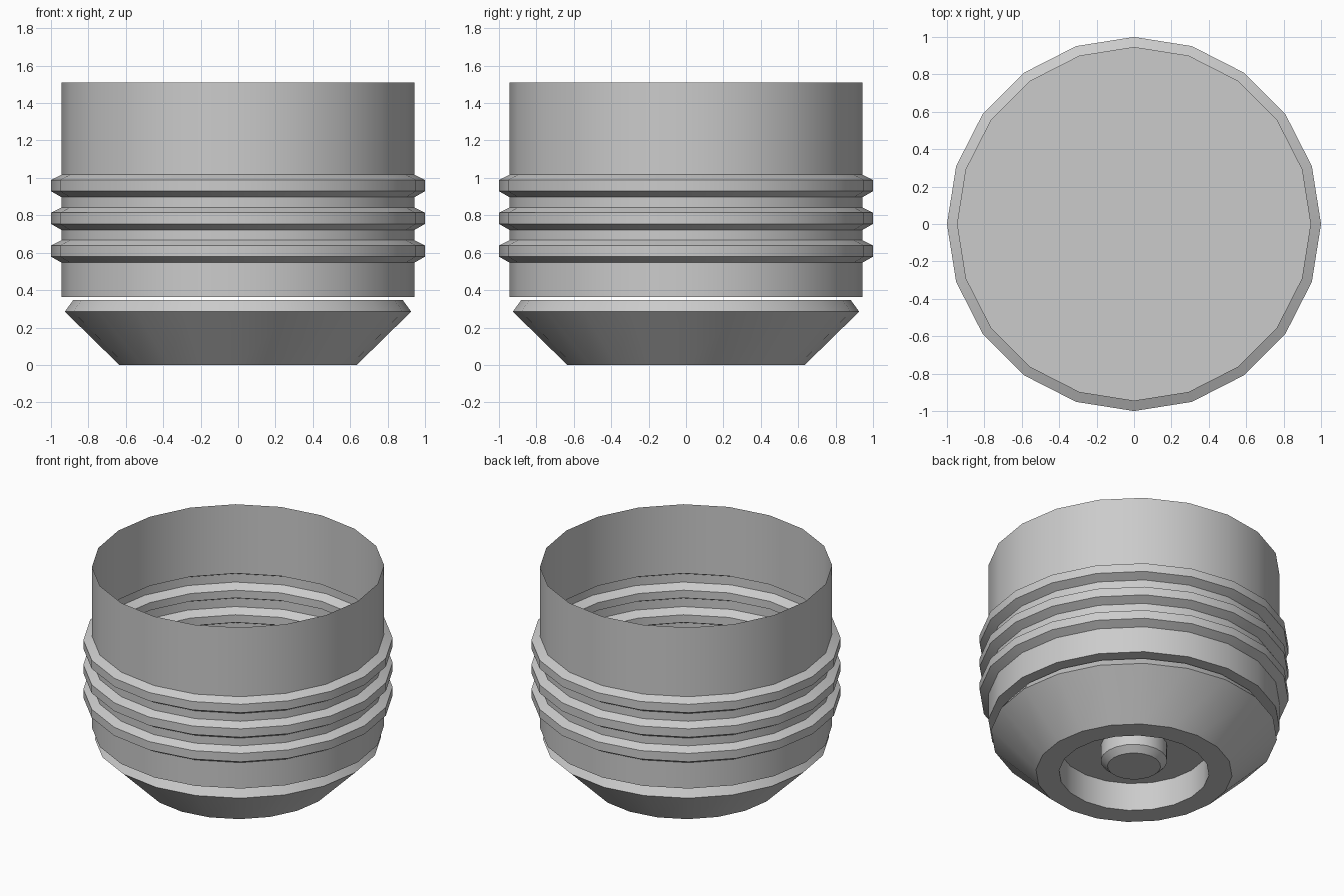
import bpy
import bmesh
from math import cos, sin, pi, radians

if "Cube" in bpy.data.objects:
    bpy.data.objects.remove(bpy.data.objects["Cube"])

SIDES = 20


def lathe(name, profile, cap_start=False, cap_end=False):
    """Revolve (radius, z) points round the z axis, optionally capping the ends."""
    bm = bmesh.new()
    rings = [[bm.verts.new((r * cos(2 * pi * i / SIDES), r * sin(2 * pi * i / SIDES), z))
              for i in range(SIDES)] for r, z in profile]
    for low, high in zip(rings, rings[1:]):
        for i in range(SIDES):
            j = (i + 1) % SIDES
            bm.faces.new((low[i], low[j], high[j], high[i]))
    if cap_start:
        bm.faces.new(rings[0][::-1])
    if cap_end:
        bm.faces.new(rings[-1])
    mesh = bpy.data.meshes.new(name)
    bm.to_mesh(mesh)
    bm.free()
    obj = bpy.data.objects.new(name, mesh)
    bpy.context.collection.objects.link(obj)
    bpy.ops.object.select_all(action='DESELECT')
    obj.select_set(True)
    bpy.context.view_layer.objects.active = obj
    bpy.ops.object.shade_smooth_by_angle(angle=radians(25))
    return obj


# Thin open-topped cup with a floor and three hollow ribs
R = 0.944
cup = [(R, 0.362)]
for k in range(3):
    z = 0.547 + 0.175 * k
    cup += [(R, z), (1.0, z + 0.032), (1.0, z + 0.092), (R, z + 0.12)]
cup.append((R, 1.51))
lathe("ribbed_cup", cup, cap_start=True)

# Tapered base with a recess underneath and a chamfered centre boss
base = [(0.172, 0.05), (0.215, 0.09), (0.215, 0.2), (0.485, 0.2), (0.485, 0.0),
        (0.635, 0.0), (0.926, 0.285), (0.88, 0.348)]
lathe("tapered_base", base, cap_start=True, cap_end=True)
